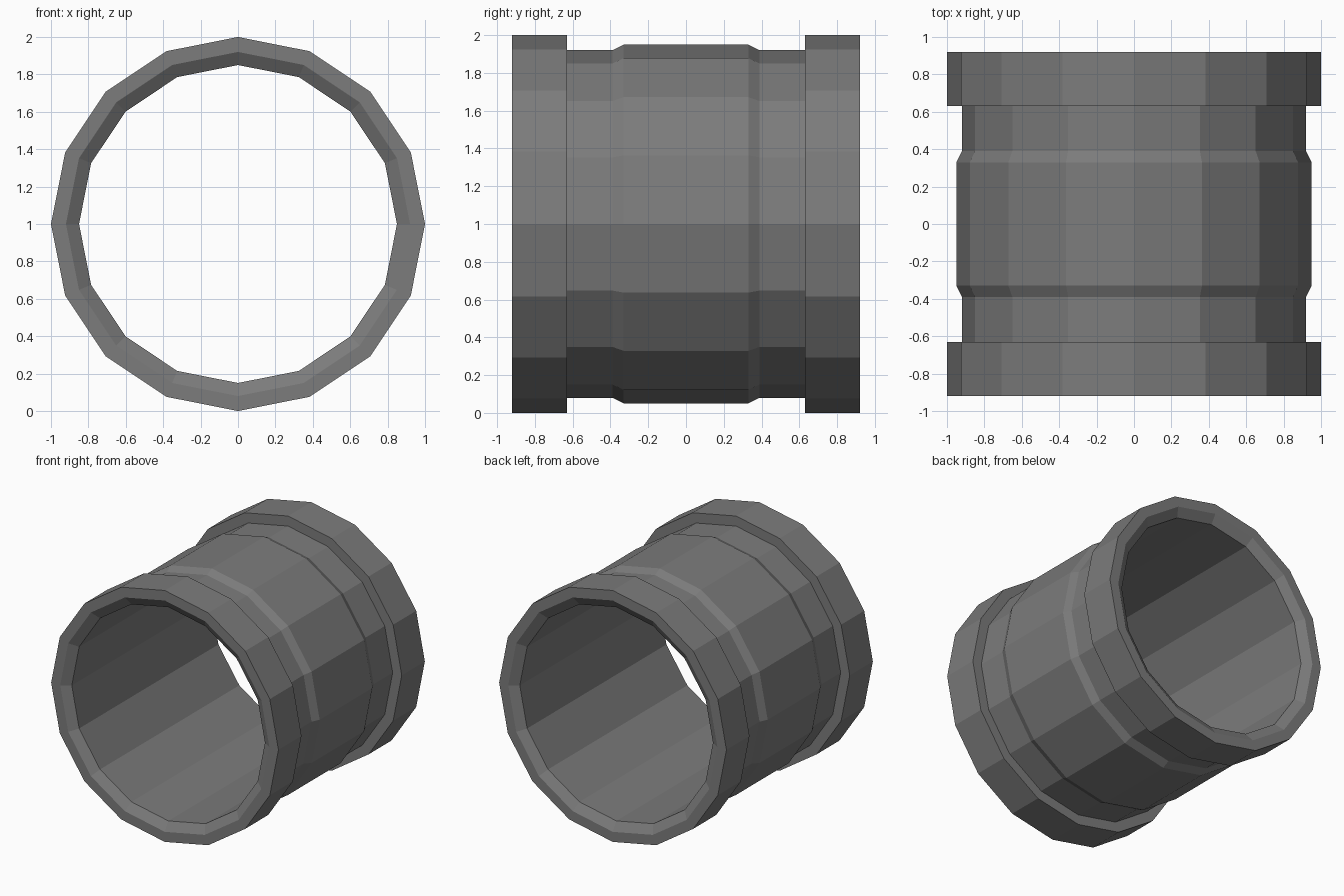
import bpy, bmesh, math

if "Cube" in bpy.data.objects:
    bpy.data.objects.remove(bpy.data.objects["Cube"])

SIDES = 16
CENTRE_Z = 1.0

grey = bpy.data.materials.new("dark grey metal")
grey.diffuse_color = (0.2, 0.2, 0.2, 1)
grey.use_nodes = True
grey.node_tree.nodes["Principled BSDF"].inputs["Base Color"].default_value = grey.diffuse_color

# Half of the closed wall profile as (radius, y): bore, chamfered mouth, flange, neck, raised band
half = [(0.85, -0.875), (0.92, -0.92), (1.0, -0.92), (1.0, -0.63),
        (0.92, -0.63), (0.92, -0.39), (0.95, -0.33)]
profile = half + [(r, -y) for r, y in reversed(half)]

# Spin the profile around the y axis
bm = bmesh.new()
rings = []
for i in range(SIDES):
    a = 2 * math.pi * i / SIDES
    rings.append([bm.verts.new((r * math.sin(a), y, CENTRE_Z + r * math.cos(a)))
                  for r, y in profile])
n = len(profile)
for i in range(SIDES):
    a, b = rings[i], rings[(i + 1) % SIDES]
    for j in range(n):
        k = (j + 1) % n
        bm.faces.new((a[j], a[k], b[k], b[j]))
bmesh.ops.recalc_face_normals(bm, faces=bm.faces)

mesh = bpy.data.meshes.new("pipe_coupling")
bm.to_mesh(mesh)
bm.free()
mesh.materials.append(grey)
coupling = bpy.data.objects.new("pipe_coupling", mesh)
bpy.context.collection.objects.link(coupling)
